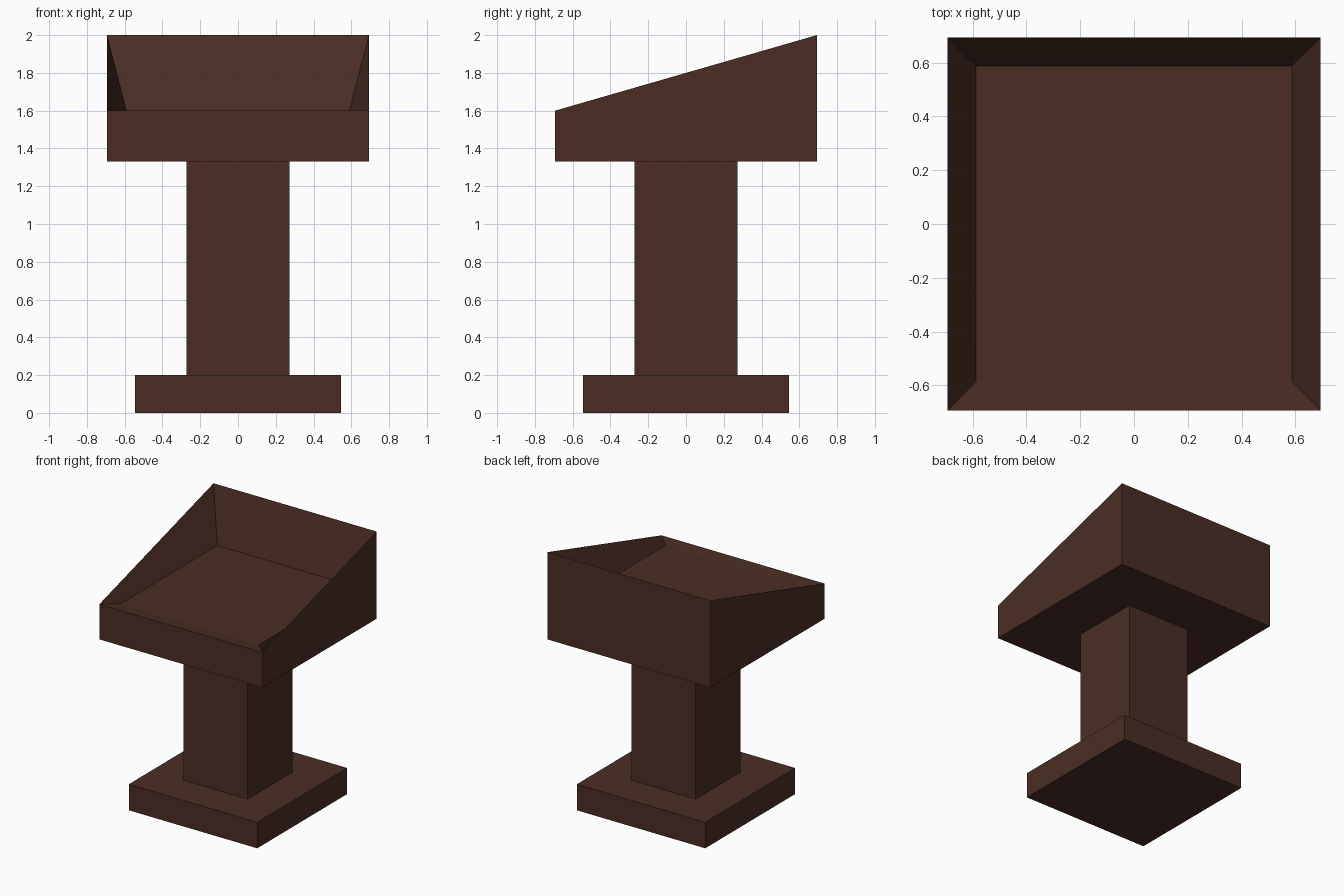
import bpy

if "Cube" in bpy.data.objects:
    bpy.data.objects.remove(bpy.data.objects["Cube"])

wood = bpy.data.materials.new("dark brown wood")
wood.diffuse_color = (0.070, 0.027, 0.018, 1.0)
wood.use_nodes = True
wood.node_tree.nodes["Principled BSDF"].inputs["Base Color"].default_value = wood.diffuse_color

CORNERS = [(-1, -1), (1, -1), (1, 1), (-1, 1)]


def ring(half, z_front, z_back):
    """Square ring of four points, with separate front and back heights."""
    return [(sx * half, sy * half, z_front if sy < 0 else z_back) for sx, sy in CORNERS]


def loft(name, rings):
    """Closed solid skinned through a stack of square rings."""
    verts = [p for r in rings for p in r]
    faces = [(3, 2, 1, 0)]
    for k in range(len(rings) - 1):
        a = 4 * k
        for i in range(4):
            j = (i + 1) % 4
            faces.append((a + i, a + j, a + 4 + j, a + 4 + i))
    last = len(verts) - 4
    faces.append(tuple(range(last, last + 4)))
    mesh = bpy.data.meshes.new(name)
    mesh.from_pydata(verts, [], faces)
    mesh.materials.append(wood)
    obj = bpy.data.objects.new(name, mesh)
    bpy.context.collection.objects.link(obj)
    return obj


# Square foot and column
loft("base", [ring(0.546, 0, 0), ring(0.546, 0.2, 0.2)])
loft("column", [ring(0.273, 0.2, 0.2), ring(0.273, 1.33, 1.33)])

# Slanted tray: outer walls up to a sharp sloping rim, then down to a flat floor
loft("tray", [ring(0.693, 1.33, 1.33), ring(0.693, 1.6, 2.0), ring(0.587, 1.59, 1.59)])
